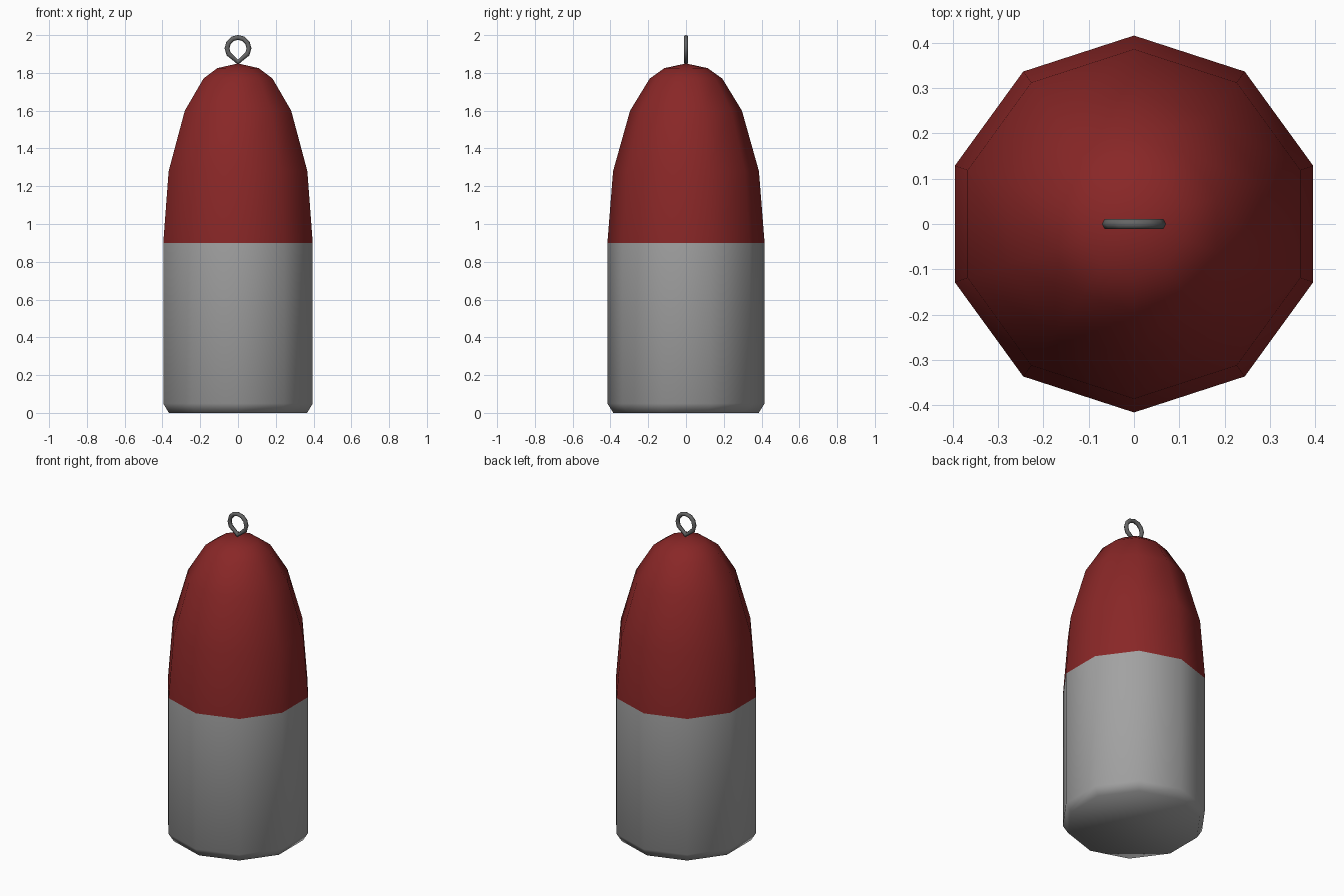
import bpy, bmesh, math

cube = bpy.data.objects.get("Cube")
if cube:
    bpy.data.objects.remove(cube, do_unlink=True)


def material(name, r, g, b):
    m = bpy.data.materials.new(name)
    m.use_nodes = True
    m.diffuse_color = (r, g, b, 1)
    m.node_tree.nodes["Principled BSDF"].inputs["Base Color"].default_value = (r, g, b, 1)
    return m


red = material("red paint", 0.25, 0.02, 0.02)
grey = material("light grey paint", 0.36, 0.36, 0.36)
metal = material("dark metal", 0.13, 0.13, 0.13)


def add_object(name, bm, materials):
    bmesh.ops.recalc_face_normals(bm, faces=bm.faces)
    for f in bm.faces:
        f.smooth = True
    mesh = bpy.data.meshes.new(name)
    bm.to_mesh(mesh)
    bm.free()
    for m in materials:
        mesh.materials.append(m)
    obj = bpy.data.objects.new(name, mesh)
    bpy.context.collection.objects.link(obj)
    return obj


def skin(bm, rings, closed=False):
    """Bridge consecutive vertex rings with quads."""
    pairs = list(zip(rings, rings[1:]))
    if closed:
        pairs.append((rings[-1], rings[0]))
    for low, high in pairs:
        n = len(low)
        for i in range(n):
            j = (i + 1) % n
            bm.faces.new((low[i], low[j], high[j], high[i]))


# Buoy body: ten-sided lathe, grey below the waterline and red above
SIDES, WATERLINE = 10, 0.9
profile = [(0.385, 0), (0.416, 0.05), (0.416, WATERLINE), (0.386, 1.28),
           (0.296, 1.6), (0.192, 1.77), (0.115, 1.825)]
bm = bmesh.new()
rings = []
for r, z in profile:
    angles = [math.pi / 2 + math.tau * i / SIDES for i in range(SIDES)]
    rings.append([bm.verts.new((r * math.cos(a), r * math.sin(a), z)) for a in angles])
skin(bm, rings)
bm.faces.new(rings[0][::-1])
tip = bm.verts.new((0, 0, 1.85))
for i in range(SIDES):
    bm.faces.new((rings[-1][i], rings[-1][(i + 1) % SIDES], tip))
for f in bm.faces:
    f.material_index = int(f.calc_center_median().z > WATERLINE)
add_object("buoy_body", bm, [grey, red])

# Eyelet: teardrop wire loop standing on the tip
WIRE, LOOP, CENTRE = 0.013, 0.058, 1.93
path = [(0, 1.857)]
for i in range(9):
    a = math.radians(-30 + 30 * i)
    path.append((LOOP * math.cos(a), CENTRE + LOOP * math.sin(a)))
bm = bmesh.new()
loops = []
for i, (x, z) in enumerate(path):
    (ax, az), (bx, bz) = path[i - 1], path[(i + 1) % len(path)]
    length = math.hypot(bx - ax, bz - az)
    nx, nz = (bz - az) / length, -(bx - ax) / length
    loop = []
    for k in range(6):
        c, s = WIRE * math.cos(math.tau * k / 6), WIRE * math.sin(math.tau * k / 6)
        loop.append(bm.verts.new((x + nx * c, s, z + nz * c)))
    loops.append(loop)
skin(bm, loops, closed=True)
add_object("eyelet", bm, [metal])
